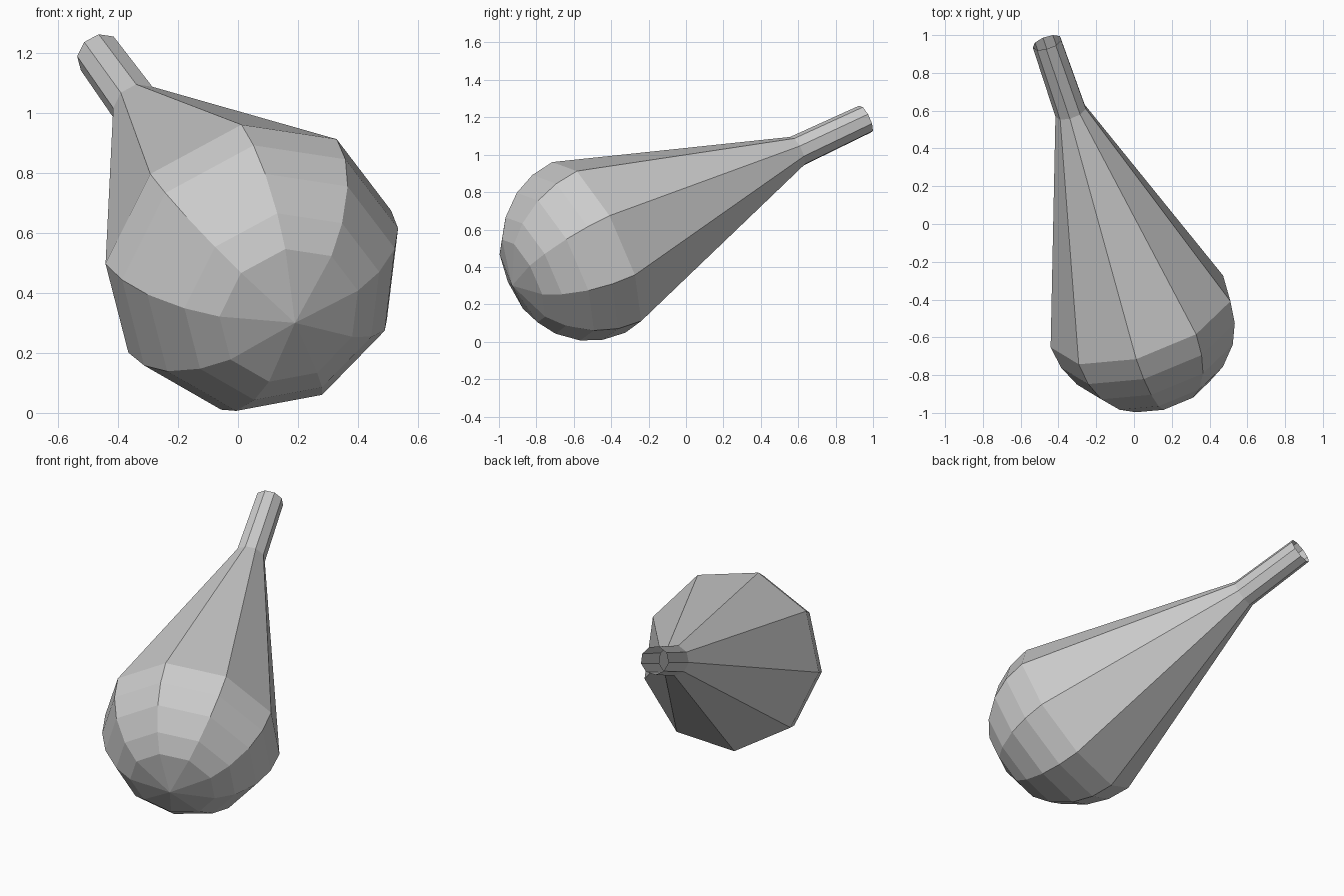
import bpy, bmesh
from math import sin, cos, radians, tau
from mathutils import Vector

if "Cube" in bpy.data.objects:
    bpy.data.objects.remove(bpy.data.objects["Cube"])

SIDES = 9
POLE = Vector((0.19, -0.93, 0.30))        # rounded end of the axis
AXIS = Vector((-0.65, 1.89, 0.89)).normalized()
U = Vector((-0.057, -0.434, 0.90))        # direction of one lengthwise edge
U = (U - AXIS * U.dot(AXIS)).normalized()
V = AXIS.cross(U)

# Profile (distance along axis, radius): round bulb, long taper, thin neck
R = 0.507
profile = [(R * (1 - cos(radians(a))), R * sin(radians(a))) for a in (29, 43, 60, 75, 90)]
profile += [(1.765, 0.086), (2.188, 0.08)]

bm = bmesh.new()
rings = []
for t, r in profile:
    rings.append([bm.verts.new(POLE + AXIS * t + (U * cos(tau * i / SIDES) + V * sin(tau * i / SIDES)) * r)
                  for i in range(SIDES)])

# Bulb tip fan and side walls; the neck end stays open
tip = bm.verts.new(POLE)
for i in range(SIDES):
    j = (i + 1) % SIDES
    bm.faces.new((tip, rings[0][j], rings[0][i]))
    for a, b in zip(rings, rings[1:]):
        bm.faces.new((a[i], a[j], b[j], b[i]))
bmesh.ops.recalc_face_normals(bm, faces=bm.faces)

mesh = bpy.data.meshes.new("bulb_with_neck")
bm.to_mesh(mesh)
bm.free()
bpy.context.collection.objects.link(bpy.data.objects.new("bulb_with_neck", mesh))
